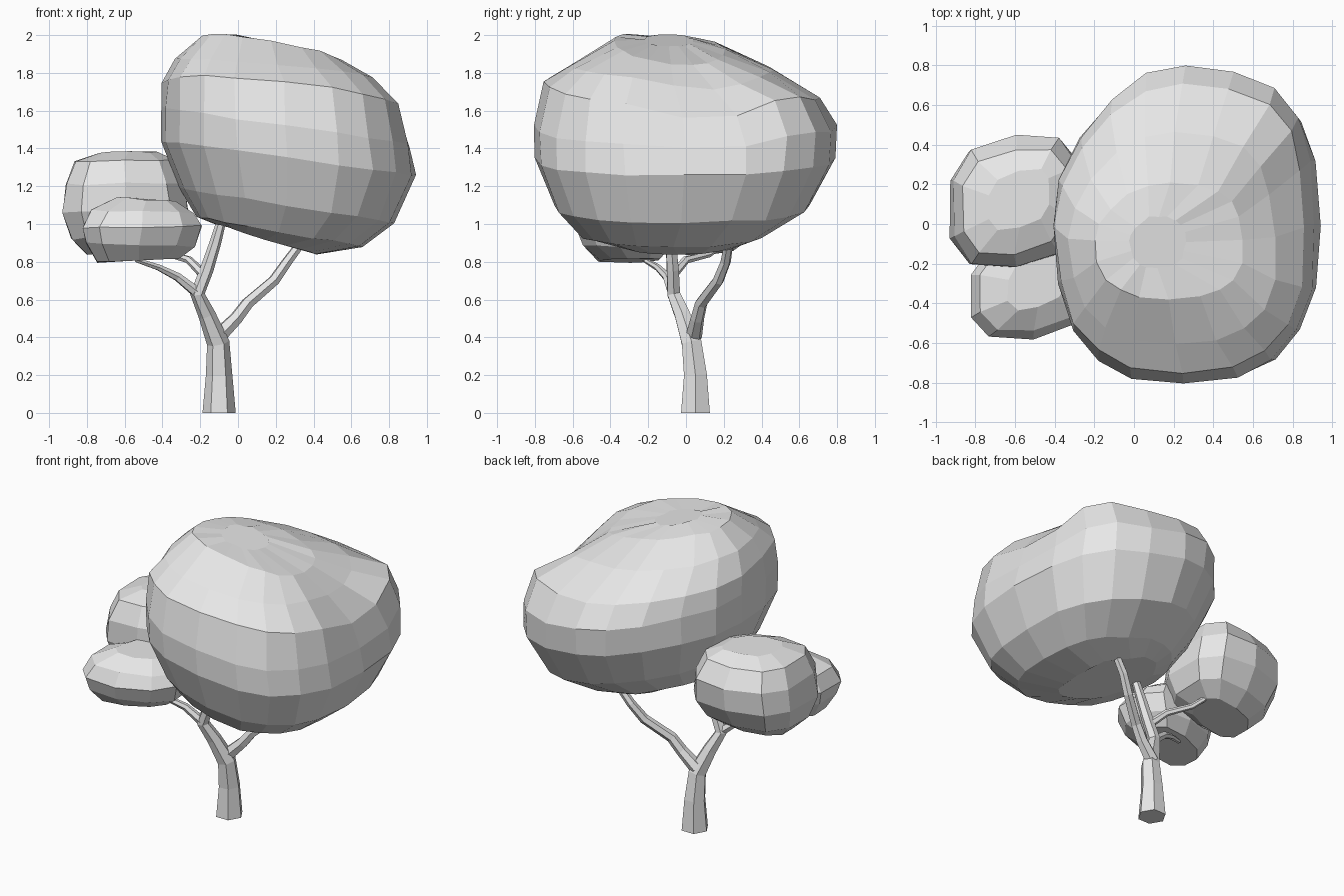
import bpy, bmesh, math, random
from mathutils import Vector

random.seed(4)
cube = bpy.data.objects.get("Cube")
if cube:
    bpy.data.objects.remove(cube, do_unlink=True)

grey = bpy.data.materials.new("plain grey")
grey.use_nodes = True
tone = (0.8, 0.8, 0.8, 1)
grey.diffuse_color = tone
grey.node_tree.nodes["Principled BSDF"].inputs["Base Color"].default_value = tone


def signed_power(value, exponent):
    return math.copysign(abs(value) ** exponent, value)


def ring_points(ring, sides, squareness, pinch, skew):
    """Tilted rounded ring: left x, left z, right x, right z, front y, back y, front lift.
    Pinch flattens the back left corner, skew slides the right side backwards."""
    left_x, left_z, right_x, right_z, front, back, lift = ring
    points = []
    for i in range(sides):
        angle = 2 * math.pi * (i + 0.5 * (sides % 4 != 0)) / sides
        power = squareness + pinch * max(0, math.cos(angle - 0.75 * math.pi)) ** 2
        across = signed_power(math.cos(angle), power)
        depth = signed_power(math.sin(angle), power)
        blend = (across + 1) / 2
        x = left_x + (right_x - left_x) * blend
        y = (front + back) / 2 + (back - front) / 2 * depth + skew * across
        z = left_z + (right_z - left_z) * blend + lift * max(0, -depth)
        points.append(Vector((x, y, z)))
    return points


def foliage(name, rings, sides, squareness, pinch=0, skew=0, pushes=(), jitter=0.006):
    """Loft a faceted leaf mass through tilted rings, listed from the bottom up."""
    bm = bmesh.new()
    loops = []
    for ring in rings:
        loop = []
        for point in ring_points(ring, sides, squareness, pinch, skew):
            shift = Vector([random.uniform(-jitter, jitter) for axis in range(3)])
            for centre, radius, push in pushes:
                distance = (point - Vector(centre)).length / radius
                shift += Vector(push) * math.exp(-distance ** 2)
            loop.append(bm.verts.new(point + shift))
        loops.append(loop)
    for lower, upper in zip(loops, loops[1:]):
        for i in range(sides):
            j = (i + 1) % sides
            bm.faces.new((lower[i], lower[j], upper[j], upper[i]))
    bm.faces.new(list(reversed(loops[0])))
    bm.faces.new(loops[-1])
    bmesh.ops.recalc_face_normals(bm, faces=bm.faces)
    mesh = bpy.data.meshes.new(name)
    bm.to_mesh(mesh)
    bm.free()
    mesh.materials.append(grey)
    bpy.context.collection.objects.link(bpy.data.objects.new(name, mesh))


def branch(name, path):
    """Six-sided tapered limb along points of x, y, z, radius."""
    curve = bpy.data.curves.new(name, "CURVE")
    curve.dimensions = "3D"
    curve.bevel_depth = 1
    curve.bevel_resolution = 1
    curve.use_fill_caps = True
    spline = curve.splines.new("POLY")
    spline.use_smooth = False
    spline.points.add(len(path) - 1)
    for point, (x, y, z, radius) in zip(spline.points, path):
        point.co = (x, y, z, 1)
        point.radius = radius
    curve.materials.append(grey)
    limb = bpy.data.objects.new(name, curve)
    bpy.context.collection.objects.link(limb)
    bpy.ops.object.select_all(action="DESELECT")
    limb.select_set(True)
    bpy.context.view_layer.objects.active = limb
    bpy.ops.object.convert(target="MESH")


# Large leaning canopy, with a hollow in its right shoulder and a raised corner behind it
hollow = ((.72, .12, 1.66), .26, (-.05, 0, -.08))
corner = ((.74, .56, 1.58), .2, (.03, .01, .07))
foliage("main_canopy", [
    (-.12, 1.0, .42, .84, -.36, .28, 0),
    (-.22, 1.04, .66, .88, -.56, .42, 0),
    (-.31, 1.19, .83, 1.01, -.70, .65, 0),
    (-.41, 1.44, .94, 1.26, -.80, .79, 0),
    (-.41, 1.62, .92, 1.42, -.81, .80, 0),
    (-.40, 1.74, .88, 1.60, -.75, .71, .08),
    (-.33, 1.87, .74, 1.77, -.61, .47, .02),
    (-.20, 1.99, .56, 1.86, -.38, .21, .04),
    (-.02, 2.0, .26, 1.94, -.22, .04, 0),
], 20, .78, pinch=.35, pushes=(hollow, corner))

# Two smaller leaf masses on the low side
foliage("rear_puff", [
    (-.80, .84, -.40, .88, -.05, .25, 0),
    (-.89, .92, -.30, .95, -.16, .36, 0),
    (-.94, 1.06, -.25, 1.07, -.22, .44, 0),
    (-.92, 1.21, -.27, 1.22, -.22, .45, 0),
    (-.87, 1.33, -.33, 1.34, -.15, .38, 0),
    (-.74, 1.375, -.42, 1.385, -.02, .27, 0),
], 10, .72, skew=.04)
foliage("front_puff", [
    (-.76, .80, -.30, .82, -.45, -.15, 0),
    (-.82, .90, -.22, .88, -.54, -.08, 0),
    (-.84, .98, -.18, .99, -.58, -.05, 0),
    (-.79, 1.07, -.22, 1.06, -.54, -.07, 0),
    (-.64, 1.14, -.32, 1.12, -.42, -.15, 0),
], 10, .78, skew=.05)

# Trunk and its limbs
branch("trunk", [
    (-.10, .05, 0, .088), (-.10, .05, .2, .07), (-.105, .03, .37, .06),
    (-.165, -.02, .52, .046), (-.215, -.065, .63, .039), (-.165, -.07, .76, .036),
    (-.12, -.08, .9, .031), (-.07, -.1, 1.08, .022),
])
branch("right_limb", [
    (-.11, .04, .4, .045), (-.01, .06, .5, .037), (.05, .08, .58, .034),
    (.19, .17, .7, .031), (.26, .21, .8, .028), (.35, .23, .92, .024),
])
branch("front_twig", [
    (-.22, -.07, .64, .03), (-.32, -.1, .72, .024),
    (-.42, -.15, .77, .018), (-.54, -.22, .81, .013),
])
branch("rear_twig", [
    (-.18, -.07, .73, .026), (-.26, 0, .81, .021),
    (-.36, .12, .84, .018), (-.46, .24, .93, .014),
])
